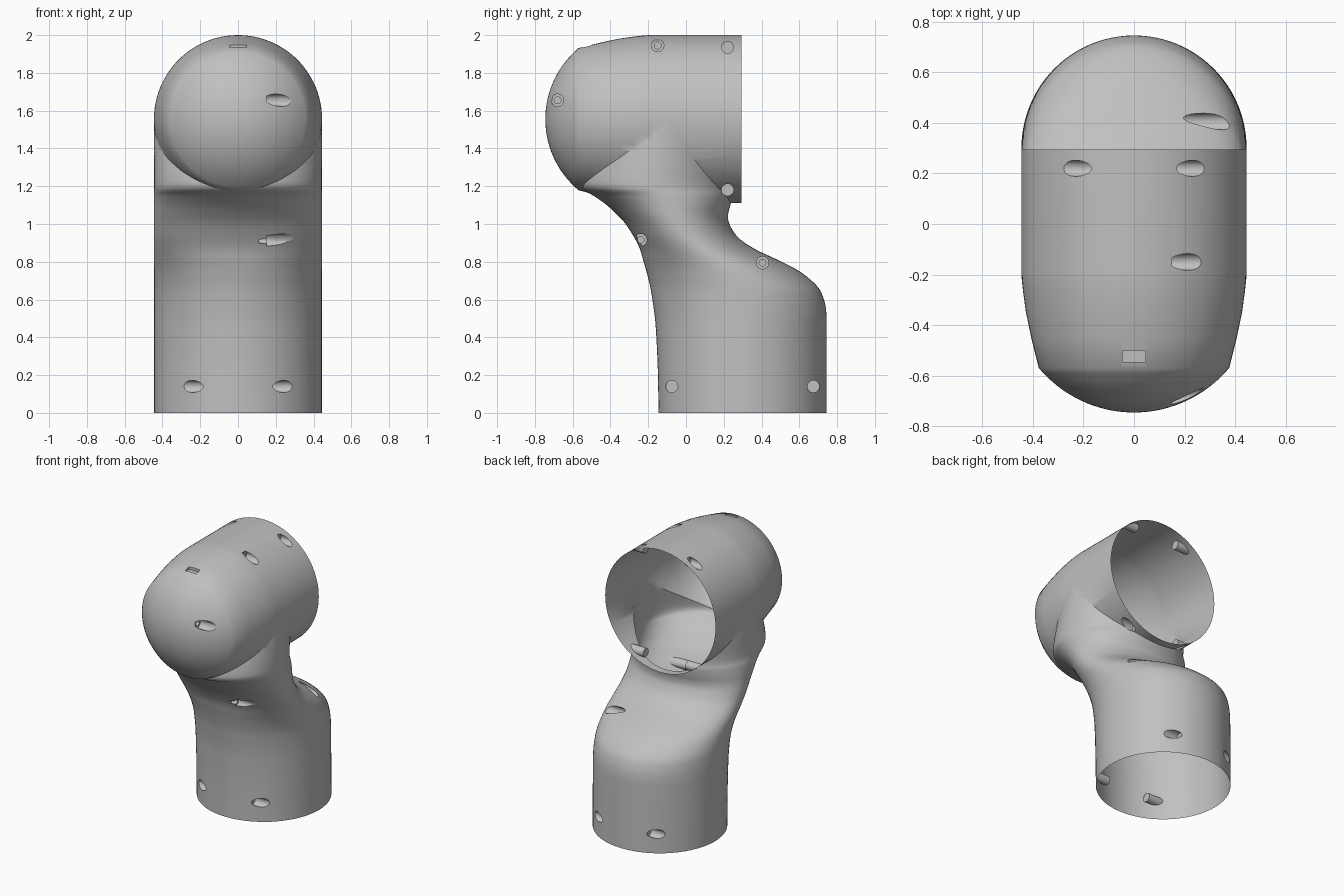
import bpy, bmesh, math
from mathutils import Matrix, Vector

if "Cube" in bpy.data.objects:
    bpy.data.objects.remove(bpy.data.objects["Cube"])

SEG = 96
R = 0.445          # tube radius
AXIS_Z = 1.555     # height of the upper barrel axis

grey = bpy.data.materials.new("shell_grey")
grey.diffuse_color = (0.53, 0.53, 0.53, 1)
grey.use_nodes = True
grey.node_tree.nodes["Principled BSDF"].inputs["Base Color"].default_value = grey.diffuse_color


def loft(name, rings):
    """Closed solid through a list of equal-length rings."""
    bm = bmesh.new()
    loops = [[bm.verts.new(p) for p in ring] for ring in rings]
    for a, b in zip(loops, loops[1:]):
        for i in range(len(a)):
            j = (i + 1) % len(a)
            bm.faces.new((a[i], a[j], b[j], b[i]))
    bm.faces.new(loops[0])
    bm.faces.new(loops[-1])
    bmesh.ops.recalc_face_normals(bm, faces=bm.faces)
    me = bpy.data.meshes.new(name)
    bm.to_mesh(me)
    bm.free()
    ob = bpy.data.objects.new(name, me)
    bpy.context.collection.objects.link(ob)
    me.materials.append(grey)
    return ob


def combine(target, tool, operation):
    mod = target.modifiers.new("combine", 'BOOLEAN')
    mod.object = tool
    mod.operation = operation
    mod.solver = 'EXACT'
    bpy.context.view_layer.objects.active = target
    bpy.ops.object.modifier_apply(modifier=mod.name)
    bpy.data.objects.remove(tool, do_unlink=True)


def smooth_rows(rows, steps=6):
    """Catmull-Rom interpolation of profile rows."""
    pts = [Vector(r) for r in rows]
    pts = [pts[0]] + pts + [pts[-1]]
    out = []
    for a, b, c, d in zip(pts, pts[1:], pts[2:], pts[3:]):
        for k in range(steps):
            t = k / steps
            out.append(0.5 * (2 * b + (c - a) * t + (2 * a - 5 * b + 4 * c - d) * t * t
                              + (3 * b - a - 3 * c + d) * t ** 3))
    return out + [pts[-1]]


turn = [2 * math.pi * i / SEG for i in range(SEG)]

# Lower tube and neck: height, front edge, back edge
rows = [(0, -.145, .745), (.25, -.15, .745), (.45, -.16, .745), (.53, -.168, .743),
        (.60, -.178, .73), (.67, -.19, .695), (.75, -.21, .60), (.81, -.227, .485),
        (.87, -.245, .36), (.93, -.275, .275), (1.0, -.32, .23), (1.05, -.365, .223),
        (1.10, -.42, .235), (1.15, -.49, .245), (1.19, -.56, .245),
        (1.25, -.565, .245), (1.38, -.52, .25), (AXIS_Z, -.45, .25)]
rings = []
for z, front, back in smooth_rows(rows):
    mid, half = (front + back) / 2, (back - front) / 2
    rings.append([(R * math.cos(a), mid + half * math.sin(a), z) for a in turn])
neck = loft("neck", rings)

# Upper barrel: straight cylinder, tapered shoulder and rounded nose
profile = [(.295, R), (-.19, R), (-.22, .4435), (-.27, .438), (-.35, .427), (-.45, .406), (-.57, .376)]
cap_r = .489
edge = math.asin(.375 / cap_r)
for k in range(1, 17):
    a = edge * (1 - k / 16.4)
    profile.append((-.745 + cap_r * (1 - math.cos(a)), cap_r * math.sin(a)))
shell = loft("arm_shell", [[(r * math.cos(a), y, AXIS_Z + r * math.sin(a)) for a in turn]
                           for y, r in profile])
combine(shell, neck, 'UNION')


def bore(y, z, radius, x_floor, side=1):
    """Sideways blind hole, open outwards."""
    circle = [(y + radius * math.cos(2 * math.pi * i / 24),
               z + radius * math.sin(2 * math.pi * i / 24)) for i in range(24)]
    tool = loft("bore", [[(side * x, cy, cz) for cy, cz in circle] for x in (x_floor, .6)])
    combine(shell, tool, 'DIFFERENCE')


# Paired fastener holes around both openings
for y, z in ((-.075, .14), (.675, .14), (.22, 1.935), (.22, 1.18)):
    for side in (-1, 1):
        bore(y, z, .032, .17, side)

# Stepped screw pockets on one side
for y, z in ((-.68, 1.655), (-.15, 1.945), (-.24, .915), (.405, .795)):
    bore(y, z, .033, .15)
    bore(y, z, .018, .11)

# Small slot on top of the nose
slot = loft("slot", [[(-.045, -.545, z), (.045, -.545, z), (.045, -.5, z), (-.045, -.5, z)]
                     for z in (1.928, 2.1)])
combine(shell, slot, 'DIFFERENCE')

# Open the bottom and the back of the shell
bm = bmesh.new()
bm.from_mesh(shell.data)
caps = [f for f in bm.faces
        if all(v.co.z < .001 for v in f.verts) or all(v.co.y > .2945 and abs(f.normal.y) > .9 and v.co.z > 1.1
                                                      for v in f.verts)]
bmesh.ops.delete(bm, geom=caps, context='FACES')
bm.to_mesh(shell.data)
bm.free()

shell.data.materials.clear()
shell.data.materials.append(grey)
for p in shell.data.polygons:
    p.material_index = 0
bpy.ops.object.select_all(action='DESELECT')
shell.select_set(True)
bpy.context.view_layer.objects.active = shell
bpy.ops.object.shade_smooth_by_angle(angle=math.radians(35))
